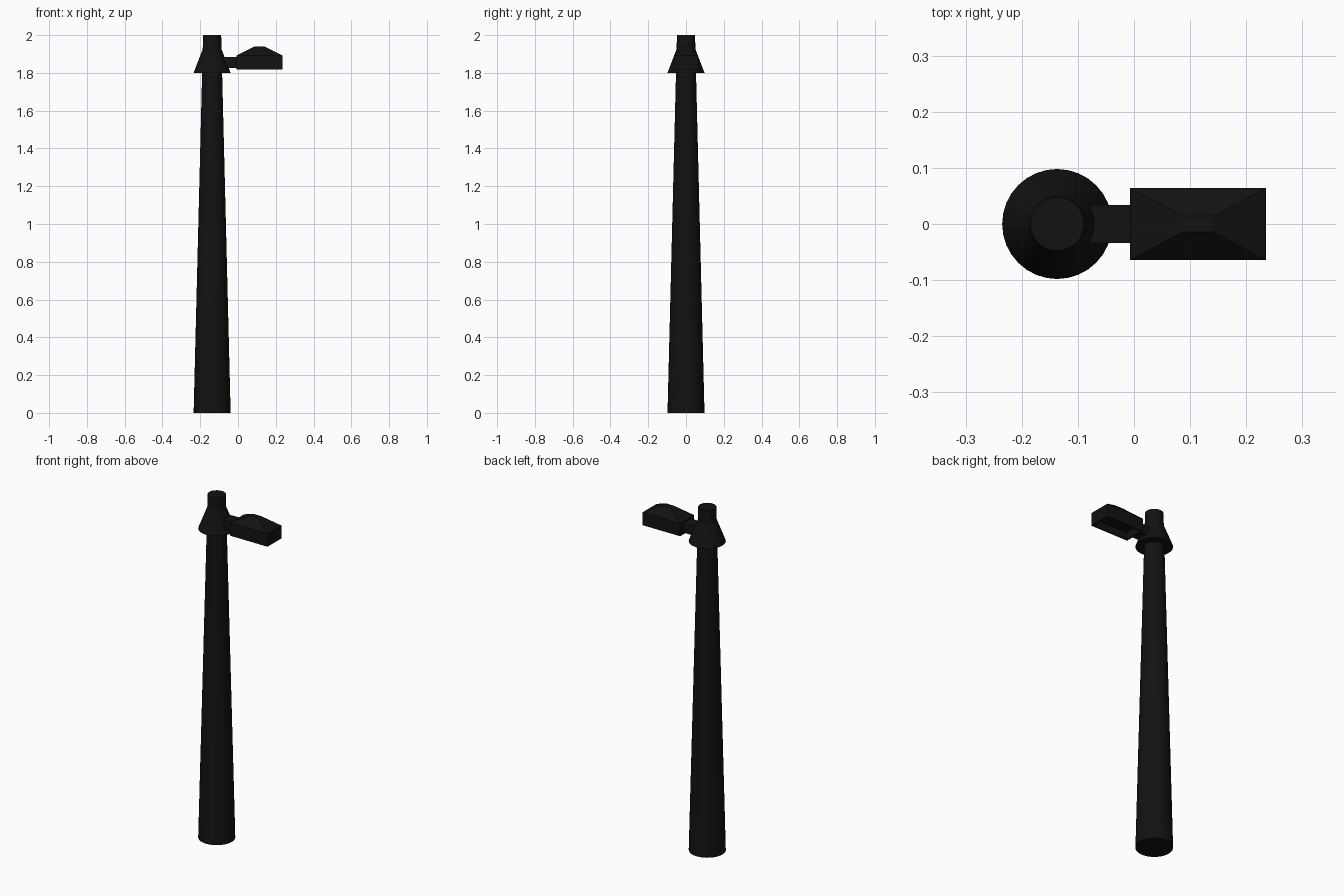
import bpy, bmesh
from mathutils import Vector

if "Cube" in bpy.data.objects:
    bpy.data.objects.remove(bpy.data.objects["Cube"])

dark = bpy.data.materials.new("dark_paint")
dark.diffuse_color = (0.006, 0.006, 0.006, 1)
dark.use_nodes = True
dark.node_tree.nodes["Principled BSDF"].inputs["Base Color"].default_value = dark.diffuse_color
POLE_X = -0.137


def tapered(name, z0, z1, r0, r1):
    """Round smooth tapered part standing on the pole axis."""
    bpy.ops.mesh.primitive_cone_add(vertices=32, radius1=r0, radius2=r1, depth=z1 - z0,
                                    location=(POLE_X, 0, (z0 + z1) / 2))
    ob = bpy.context.object
    ob.name = name
    ob.data.materials.append(dark)
    bpy.ops.object.shade_smooth_by_angle()
    return ob


def finish(name, bm):
    bmesh.ops.recalc_face_normals(bm, faces=bm.faces)
    me = bpy.data.meshes.new(name)
    bm.to_mesh(me)
    bm.free()
    me.materials.append(dark)
    ob = bpy.data.objects.new(name, me)
    bpy.context.collection.objects.link(ob)


def box(x0, x1, hy, z0, z1):
    bm = bmesh.new()
    bmesh.ops.create_cube(bm, size=1)
    for v in bm.verts:
        v.co = Vector(((x0 + x1) / 2 + v.co.x * (x1 - x0), v.co.y * 2 * hy,
                       (z0 + z1) / 2 + v.co.z * (z1 - z0)))
    return bm


# Pole and flared collar
tapered("pole", 0, 2, 0.098, 0.048)
tapered("collar", 1.80, 1.925, 0.098, 0.050)

# Bracket arm
finish("arm", box(-0.11, -0.003, 0.034, 1.827, 1.883))

# Lamp head: box, hipped roof, recessed underside
X0, X1, HY = -0.007, 0.235, 0.064
head = box(X0, X1, HY, 1.817, 1.892)
head.faces.ensure_lookup_table()
head.normal_update()
top = max(head.faces, key=lambda f: f.normal.z)
roof = bmesh.ops.extrude_discrete_faces(head, faces=[top])["faces"][0]
for v in roof.verts:
    v.co = Vector((0.114 + (0.027 if v.co.x > 0.1 else -0.027),
                   0.014 if v.co.y > 0 else -0.014, 1.94))
head.normal_update()
bottom = min(head.faces, key=lambda f: f.normal.z)
bmesh.ops.inset_region(head, faces=[bottom], thickness=0.014)
recess = bmesh.ops.extrude_discrete_faces(head, faces=[bottom])["faces"][0]
for v in recess.verts:
    v.co.z += 0.04
finish("lamp_head", head)
